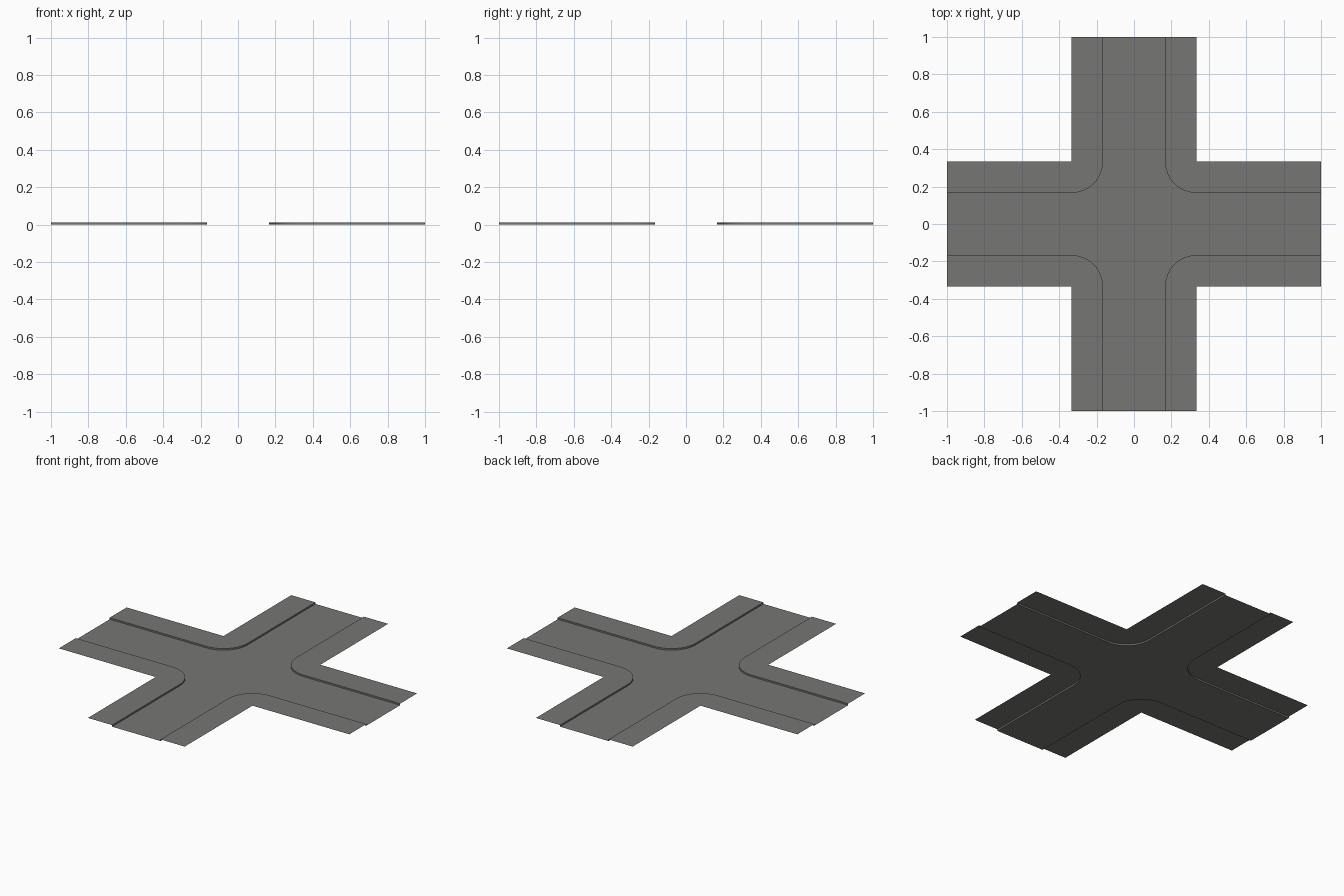
import bpy, bmesh, math

if "Cube" in bpy.data.objects:
    bpy.data.objects.remove(bpy.data.objects["Cube"])

W, H, HALF, R = 1 / 3, 0.01, 1 / 6, 1 / 6   # arm half width, kerb height, road half width, corner radius

asphalt = bpy.data.materials.new("asphalt_grey")
asphalt.diffuse_color = (0.18, 0.18, 0.175, 1)
asphalt.use_nodes = True
asphalt.node_tree.nodes["Principled BSDF"].inputs["Base Color"].default_value = asphalt.diffuse_color


def build(name, polygons):
    """Make an object from a list of polygons (lists of 3D points)."""
    bm = bmesh.new()
    for poly in polygons:
        bm.faces.new([bm.verts.new(p) for p in poly])
    bmesh.ops.remove_doubles(bm, verts=bm.verts, dist=1e-5)
    mesh = bpy.data.meshes.new(name)
    bm.to_mesh(mesh)
    bm.free()
    mesh.materials.append(asphalt)
    ob = bpy.data.objects.new(name, mesh)
    bpy.context.collection.objects.link(ob)
    return ob


def turn(p, k):
    """Rotate a point by k quarter turns about z."""
    x, y = p[0], p[1]
    for _ in range(k):
        x, y = -y, x
    return (x, y, p[2])


# Kerb line of one corner: straight, quarter round about the inner corner, straight
arc = [(W - R * math.cos(a), W - R * math.sin(a))
       for a in (math.pi / 2 * i / 12 for i in range(13))]
kerb = [(HALF, 1), (HALF, 0.5)] + arc + [(0.5, HALF), (1, HALF)]
# Matching outer edge of the pavement
outer = [(W, 1), (W, 0.5)] + [(W, W)] * len(arc) + [(0.5, W), (1, W)]

# Road surface: one flat cross with rounded inner corners
outline = []
for k in range(4):
    outline += [turn((x, y, 0), k) for x, y in reversed(kerb)]
build("road_surface", [outline])

# Raised pavement and kerb face for each corner
names = ("north_east", "north_west", "south_west", "south_east")
for k, corner in enumerate(names):
    top, face = [], []
    for i in range(len(kerb) - 1):
        a, b, c, d = kerb[i], kerb[i + 1], outer[i + 1], outer[i]
        quad = [(*a, H), (*b, H), (*c, H)] + ([(*d, H)] if c != d else [])
        top.append([turn(p, k) for p in quad])
        face.append([turn(p, k) for p in ((*a, 0), (*b, 0), (*b, H), (*a, H))])
    build("pavement_" + corner, top)
    build("kerb_" + corner, face)
